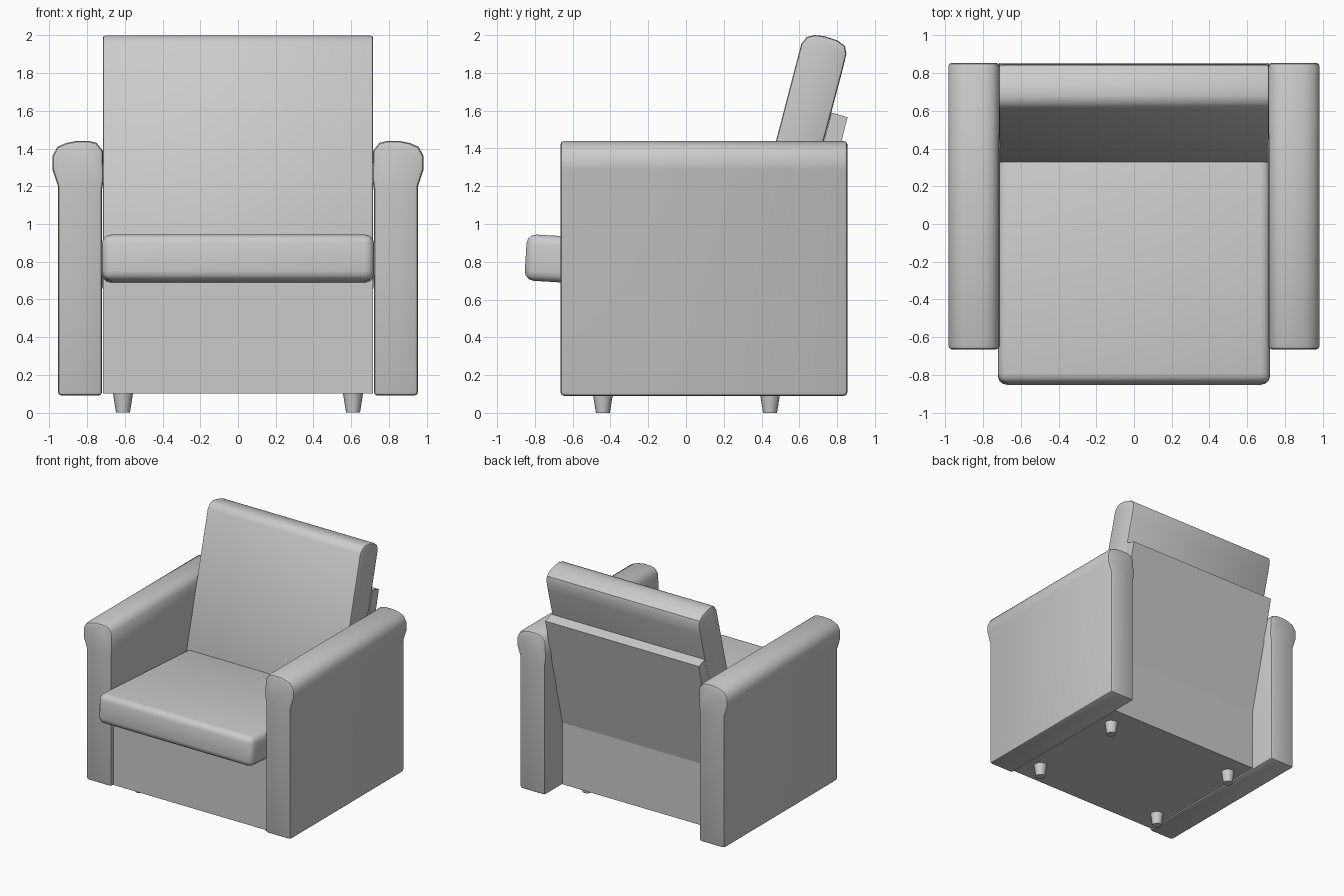
import bpy, bmesh
from math import radians
from mathutils import Matrix, Vector

if "Cube" in bpy.data.objects:
    bpy.data.objects.remove(bpy.data.objects["Cube"])

fabric = bpy.data.materials.new("light grey")
fabric.use_nodes = True
grey = (0.6, 0.6, 0.6, 1)
fabric.diffuse_color = grey
fabric.node_tree.nodes["Principled BSDF"].inputs["Base Color"].default_value = grey


def finish(name, bm, bevel=0, segments=2, smooth=40):
    """Turn a bmesh into a shaded object with optional softened edges."""
    bmesh.ops.recalc_face_normals(bm, faces=bm.faces)
    mesh = bpy.data.meshes.new(name)
    bm.to_mesh(mesh)
    bm.free()
    mesh.materials.append(fabric)
    obj = bpy.data.objects.new(name, mesh)
    bpy.context.collection.objects.link(obj)
    bpy.ops.object.select_all(action="DESELECT")
    obj.select_set(True)
    bpy.context.view_layer.objects.active = obj
    if bevel:
        mod = obj.modifiers.new("soft edges", "BEVEL")
        mod.width, mod.segments = bevel, segments
        mod.limit_method, mod.angle_limit = "ANGLE", radians(60)
        bpy.ops.object.modifier_apply(modifier=mod.name)
    if smooth:
        bpy.ops.object.shade_smooth_by_angle(angle=radians(smooth))
    return obj


def extrude(points, direction):
    """Make a solid by sweeping a closed outline along a vector."""
    bm = bmesh.new()
    face = bm.faces.new([bm.verts.new(p) for p in points])
    result = bmesh.ops.extrude_face_region(bm, geom=[face])
    verts = [v for v in result["geom"] if isinstance(v, bmesh.types.BMVert)]
    bmesh.ops.translate(bm, verts=verts, vec=Vector(direction))
    return bm


# Base with the leaning rear panel
half = 0.717
body = [(-0.64, 0.1), (0.625, 0.1), (0.625, 0.62), (0.855, 1.565),
        (0.77, 1.59), (0.52, 0.62), (-0.64, 0.72)]
finish("base_and_back_panel", extrude([(-half, y, z) for y, z in body], (2 * half, 0, 0)), smooth=0)

# Back cushion with a rounded top
cushion = [(0.31, 0.8), (0.61, 1.952), (0.64, 1.99), (0.68, 2.0), (0.73, 1.995),
           (0.8, 1.973), (0.842, 1.942), (0.849, 1.9), (0.83, 1.82), (0.56, 0.8)]
finish("back_cushion", extrude([(-half, y, z) for y, z in cushion], (2 * half, 0, 0)), 0.015)

# Seat cushion, raised slightly at the front
bm = bmesh.new()
tilt = Matrix.Translation((0, -0.2, 0.785)) @ Matrix.Rotation(radians(-3.5), 4, "X")
bmesh.ops.create_cube(bm, size=1, matrix=tilt @ Matrix.Diagonal((1.445, 1.3, 0.245, 1)))
finish("seat_cushion", bm, 0.05, 3)

# Arms with a rolled top
arm = [(0.72, 0.09), (0.955, 0.09), (0.955, 1.2), (0.985, 1.29), (0.985, 1.36),
       (0.957, 1.41), (0.91, 1.43), (0.86, 1.44), (0.79, 1.44), (0.75, 1.43),
       (0.717, 1.39), (0.712, 1.24), (0.72, 1.19)]
for side, label in ((1, "left"), (-1, "right")):
    outline = [(side * x, -0.665, z) for x, z in arm]
    finish(label + "_arm", extrude(outline, (0, 1.52, 0)), 0.02)

# Tapered feet
for side, label in ((1, "left"), (-1, "right")):
    for y, end in ((-0.44, "front"), (0.445, "back")):
        bm = bmesh.new()
        bmesh.ops.create_cone(bm, cap_ends=True, segments=16, radius1=0.037, radius2=0.056,
                              depth=0.12, matrix=Matrix.Translation((side * 0.61, y, 0.06)))
        finish(f"{end}_{label}_foot", bm)
